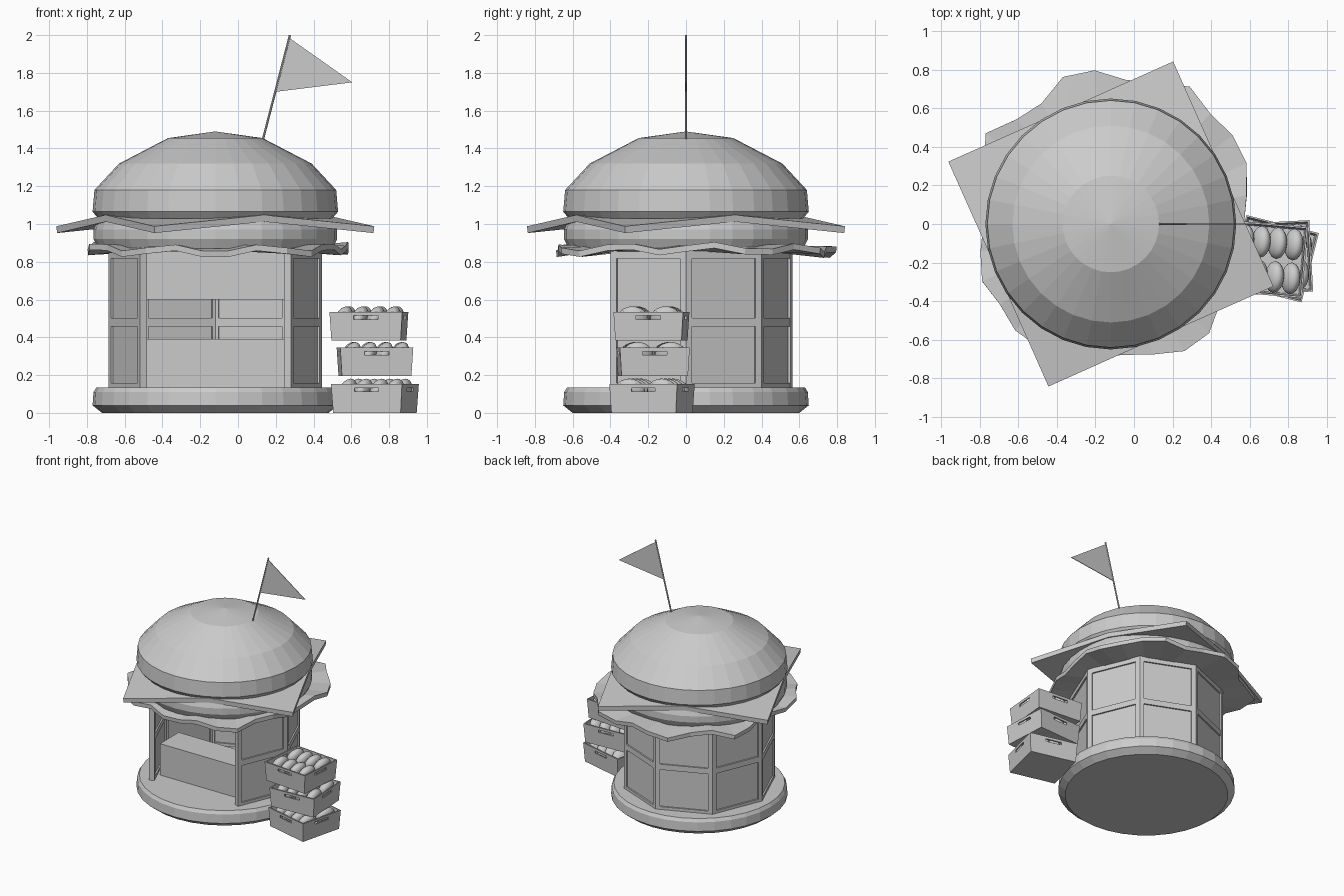
import bpy, bmesh
from math import sin, cos, pi, radians
from mathutils import Matrix, Vector

if "Cube" in bpy.data.objects:
    bpy.data.objects.remove(bpy.data.objects["Cube"])

grey = bpy.data.materials.new("plain_grey")
grey.use_nodes = True
grey.diffuse_color = (0.6, 0.6, 0.6, 1)
grey.node_tree.nodes["Principled BSDF"].inputs["Base Color"].default_value = grey.diffuse_color

CX = -0.12      # centre of the kiosk
SIDES = 32


def finish(name, bm, loc=(0, 0, 0), turn=0):
    bmesh.ops.recalc_face_normals(bm, faces=bm.faces)
    mesh = bpy.data.meshes.new(name)
    bm.to_mesh(mesh)
    bm.free()
    mesh.materials.append(grey)
    ob = bpy.data.objects.new(name, mesh)
    ob.location = loc
    ob.rotation_euler.z = turn
    bpy.context.collection.objects.link(ob)
    return ob


def add_box(bm, size, loc):
    m = Matrix.Translation(loc) @ Matrix.Diagonal((*size, 1))
    return bmesh.ops.create_cube(bm, size=1, matrix=m)["verts"]


def lathe(name, profile):
    bm = bmesh.new()
    rings = []
    for r, z in profile:
        rings.append([bm.verts.new((r * cos(2 * pi * i / SIDES), r * sin(2 * pi * i / SIDES), z))
                      for i in range(SIDES)])
    for a, b in zip(rings, rings[1:]):
        for i in range(SIDES):
            j = (i + 1) % SIDES
            bm.faces.new((a[i], a[j], b[j], b[i]))
    bm.faces.new(rings[0])
    bm.faces.new(rings[-1])
    bmesh.ops.remove_doubles(bm, verts=bm.verts, dist=0.0005)
    return finish(name, bm, (CX, 0, 0))


def thicken(ob, depth):
    mod = ob.modifiers.new("thickness", "SOLIDIFY")
    mod.thickness = depth
    mod.offset = 0


# Round bun layers
lathe("base_bun", [(0.6, 0), (0.65, 0.04), (0.645, 0.11), (0.63, 0.135)])
lathe("patty", [(0.62, 0.87), (0.645, 0.92), (0.645, 0.97), (0.63, 1.01)])
lathe("bun_roof", [(0.62, 1.03), (0.65, 1.065), (0.64, 1.18), (0.51, 1.32),
                   (0.25, 1.455), (0.0001, 1.49)])

# Wavy lettuce leaf: rim radii in hundredths, one every twelve degrees
rim = [69, 72, 77, 78, 77, 82, 77, 75, 80, 80, 72, 73, 80, 72, 66,
       66, 69, 73, 71, 74, 74, 68, 69, 68, 71, 76, 76, 70, 69, 68]
bm = bmesh.new()
inner, outer = [], []
for i, r in enumerate(rim):
    a = 2 * pi * i / len(rim)
    wave = 0.862 + 0.02 * sin(a * 9) + 0.008 * cos(a * 2)
    inner.append(bm.verts.new((0.5 * cos(a), 0.5 * sin(a), 0.87)))
    outer.append(bm.verts.new((r / 100 * cos(a), r / 100 * sin(a), wave)))
for i in range(len(rim)):
    j = (i + 1) % len(rim)
    bm.faces.new((inner[i], outer[i], outer[j], inner[j]))
bm.faces.new(inner)
thicken(finish("lettuce", bm, (CX, 0, 0)), 0.032)

# Cheese slice with drooping corners
bm = bmesh.new()
bmesh.ops.create_grid(bm, x_segments=2, y_segments=2, size=0.636)
for v in bm.verts:
    v.co.z = 0.97 if abs(v.co.x * v.co.y) > 0.1 else 1.03
centre = min(bm.verts, key=lambda v: v.co.xy.length)
bmesh.ops.connect_vert_pair(bm, verts=bm.verts[:2])
for f in list(bm.faces):
    mids = [v for v in f.verts if v is not centre and v.co.z > 1]
    bmesh.ops.connect_verts(bm, verts=mids)
thicken(finish("cheese", bm, (CX, 0, 0), radians(24)), 0.036)

# Octagonal panelled walls, with the two front sides left open
R = 0.565
apothem, width = R * cos(pi / 8), 2 * R * sin(pi / 8)
for k in range(8):
    if k in (5, 6):
        continue
    a = (k + 0.5) * pi / 4
    bm = bmesh.new()
    depth = apothem - 0.02
    add_box(bm, (0.016, width - 0.02, 0.74), (depth, 0, 0.5))
    for s in (-1, 1):
        add_box(bm, (0.04, 0.034, 0.74), (depth, s * (width / 2 - 0.017), 0.5))
    for z in (0.135, 0.48, 0.84):
        add_box(bm, (0.039, width - 0.02, 0.045), (depth, 0, z))
    finish(f"wall_{k}", bm, (CX, 0, 0), a)

# Serving counter and hanging board
bm = bmesh.new()
add_box(bm, (0.77, 0.24, 0.265), (0, -0.16, 0.2575))
finish("counter", bm, (CX, 0, 0))
bm = bmesh.new()
add_box(bm, (0.76, 0.02, 0.27), (0, 0.02, 0.735))
finish("menu_board", bm, (CX, 0, 0))

# Pennant on a leaning pole
low, top = Vector((0.13, 0, 1.44)), Vector((0.275, 0, 2.0))
bm = bmesh.new()
axis = top - low
m = Matrix.Translation((low + top) / 2) @ axis.to_track_quat("Z", "Y").to_matrix().to_4x4()
bmesh.ops.create_cone(bm, cap_ends=True, segments=8, radius1=0.006, radius2=0.006,
                      depth=axis.length, matrix=m)
finish("flag_pole", bm)
bm = bmesh.new()
bm.faces.new([bm.verts.new(p) for p in ((0.272, 0, 1.985), (0.605, 0, 1.75), (0.2, 0, 1.7))])
thicken(finish("pennant", bm), 0.005)


def crate(name, loc, degrees):
    turn, w, d, h, t = radians(degrees), 0.387, 0.37, 0.152, 0.013
    # Open tapered box
    bm = bmesh.new()
    add_box(bm, (w, d, h), (0, 0, h / 2))
    for v in bm.verts:
        if v.co.z < h / 2:
            v.co.x *= 0.95
            v.co.y *= 0.95
    lid = max(bm.faces, key=lambda f: f.calc_center_median().z)
    rim = bmesh.ops.inset_region(bm, faces=[lid], thickness=t)
    hollow = bmesh.ops.extrude_face_region(bm, geom=[lid])["geom"]
    bmesh.ops.delete(bm, geom=[lid], context="FACES")
    for v in [g for g in hollow if isinstance(g, bmesh.types.BMVert)]:
        v.co = (v.co.x * 0.95, v.co.y * 0.95, t)
    box = finish(name, bm, loc, turn)
    # Hand slots cut through all four sides
    for size in ((0.13, 0.6, 0.02), (0.6, 0.13, 0.02)):
        bm = bmesh.new()
        add_box(bm, size, (0, 0, 0.122))
        cutter = finish("slot_cutter", bm, loc, turn)
        cutter.hide_render = True
        mod = box.modifiers.new("slots", "BOOLEAN")
        mod.operation, mod.solver, mod.object = "DIFFERENCE", "EXACT", cutter
        bpy.context.view_layer.objects.active = box
        bpy.ops.object.modifier_apply(modifier=mod.name)
        bpy.data.objects.remove(cutter)
    # Two rows of rolls
    bm = bmesh.new()
    for i in range(4):
        for y in (-0.088, 0.088):
            m = (Matrix.Translation(((i - 1.5) * 0.085, y, 0.115))
                 @ Matrix.Rotation(radians(25), 4, "Y")
                 @ Matrix.Diagonal((0.044, 0.083, 0.07, 1)))
            bmesh.ops.create_uvsphere(bm, u_segments=16, v_segments=10, radius=1, matrix=m)
    for f in bm.faces:
        f.smooth = True
    finish(name + "_rolls", bm, loc, turn)


# Stack of crates beside the kiosk
crate("bottom_crate", (0.725, -0.18, 0), -14)
crate("middle_crate", (0.725, -0.175, 0.194), 3)
crate("top_crate", (0.693, -0.183, 0.383), -5)
